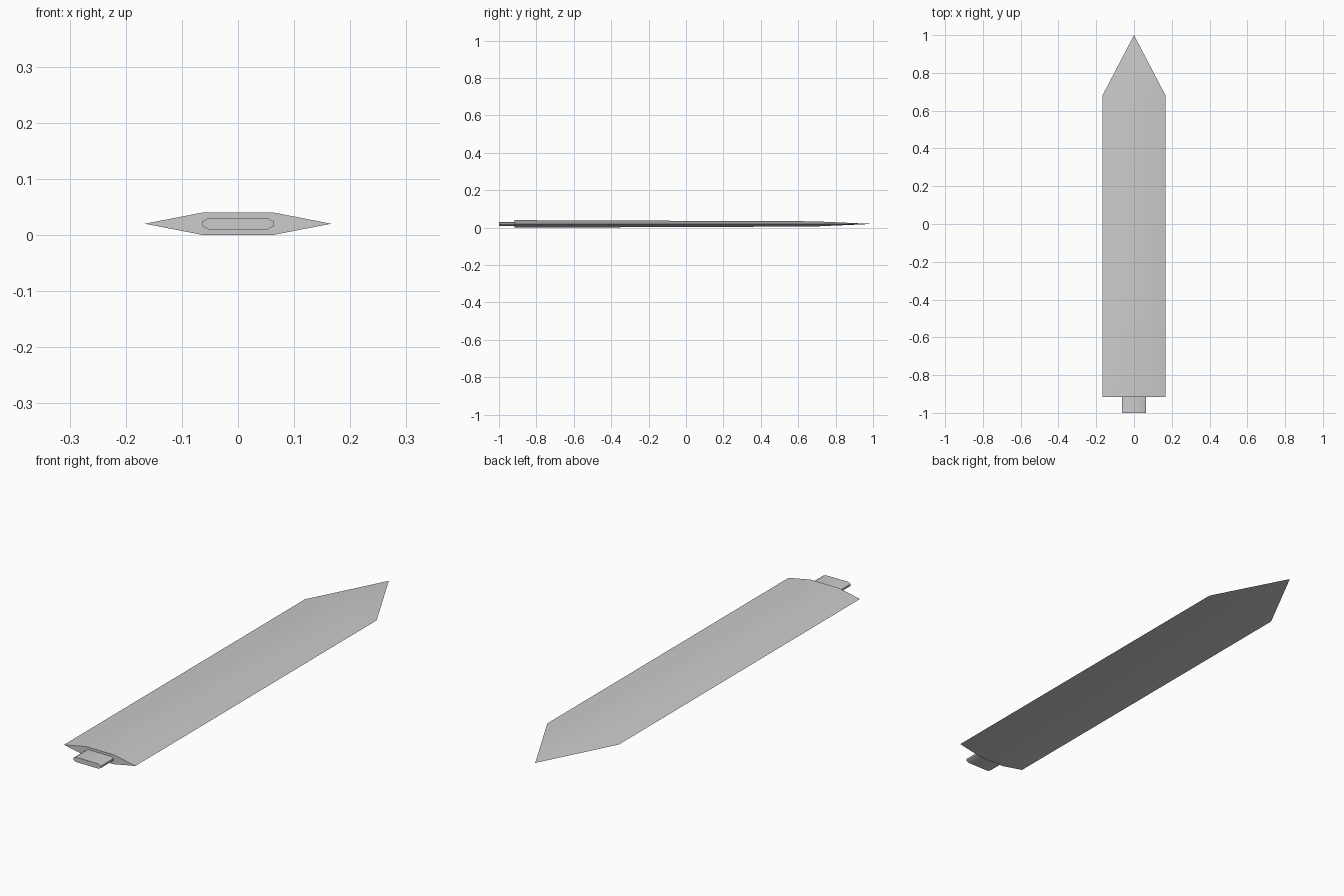
import bpy, bmesh, math

if "Cube" in bpy.data.objects:
    bpy.data.objects.remove(bpy.data.objects["Cube"])

steel = bpy.data.materials.new("grey_steel")
steel.diffuse_color = (0.6, 0.6, 0.6, 1)
steel.use_nodes = True
steel.node_tree.nodes["Principled BSDF"].inputs["Base Color"].default_value = steel.diffuse_color
MID = 0.02  # height of the cutting edges


def loft(name, sections, tip=None):
    """Join rings of (y, [(x, z)...]) into a closed solid, ending in a cap or a point."""
    bm = bmesh.new()
    rings = [[bm.verts.new((x, y, z)) for x, z in pts] for y, pts in sections]
    n = len(rings[0])
    bm.faces.new(rings[0])
    for a, b in zip(rings, rings[1:]):
        for i in range(n):
            j = (i + 1) % n
            bm.faces.new((a[i], a[j], b[j], b[i]))
    if tip:
        point = bm.verts.new(tip)
        for i in range(n):
            bm.faces.new((rings[-1][i], rings[-1][(i + 1) % n], point))
    else:
        bm.faces.new(rings[-1])
    bmesh.ops.recalc_face_normals(bm, faces=bm.faces)
    mesh = bpy.data.meshes.new(name)
    bm.to_mesh(mesh)
    bm.free()
    mesh.materials.append(steel)
    obj = bpy.data.objects.new(name, mesh)
    bpy.context.collection.objects.link(obj)
    bpy.ops.object.select_all(action='DESELECT')
    obj.select_set(True)
    bpy.context.view_layer.objects.active = obj
    bpy.ops.object.shade_smooth_by_angle(angle=math.radians(30))
    return obj


def blade_section(half_thick, half_flat=0.063, half_width=0.166):
    """Flattened hexagon with sharp left and right edges."""
    t, f, w = half_thick, half_flat, half_width
    return [(w, MID), (f, MID + t), (-f, MID + t),
            (-w, MID), (-f, MID - t), (f, MID - t)]


def tang_section(w=0.064, t=0.01, cx=0.011, cz=0.006):
    """Rectangle with clipped corners."""
    return [(w, MID + t - cz), (w - cx, MID + t), (cx - w, MID + t), (-w, MID + t - cz),
            (-w, MID - t + cz), (cx - w, MID - t), (w - cx, MID - t), (w, MID - t + cz)]


# Blade, thinning slightly towards the shoulder, then running to a point
loft("blade", [(-0.917, blade_section(0.02)), (0.682, blade_section(0.014))],
     tip=(0, 1.0, MID))

# Tang stub at the base, sunk a little into the blade
loft("tang", [(-1.0, tang_section()), (-0.9, tang_section())])
